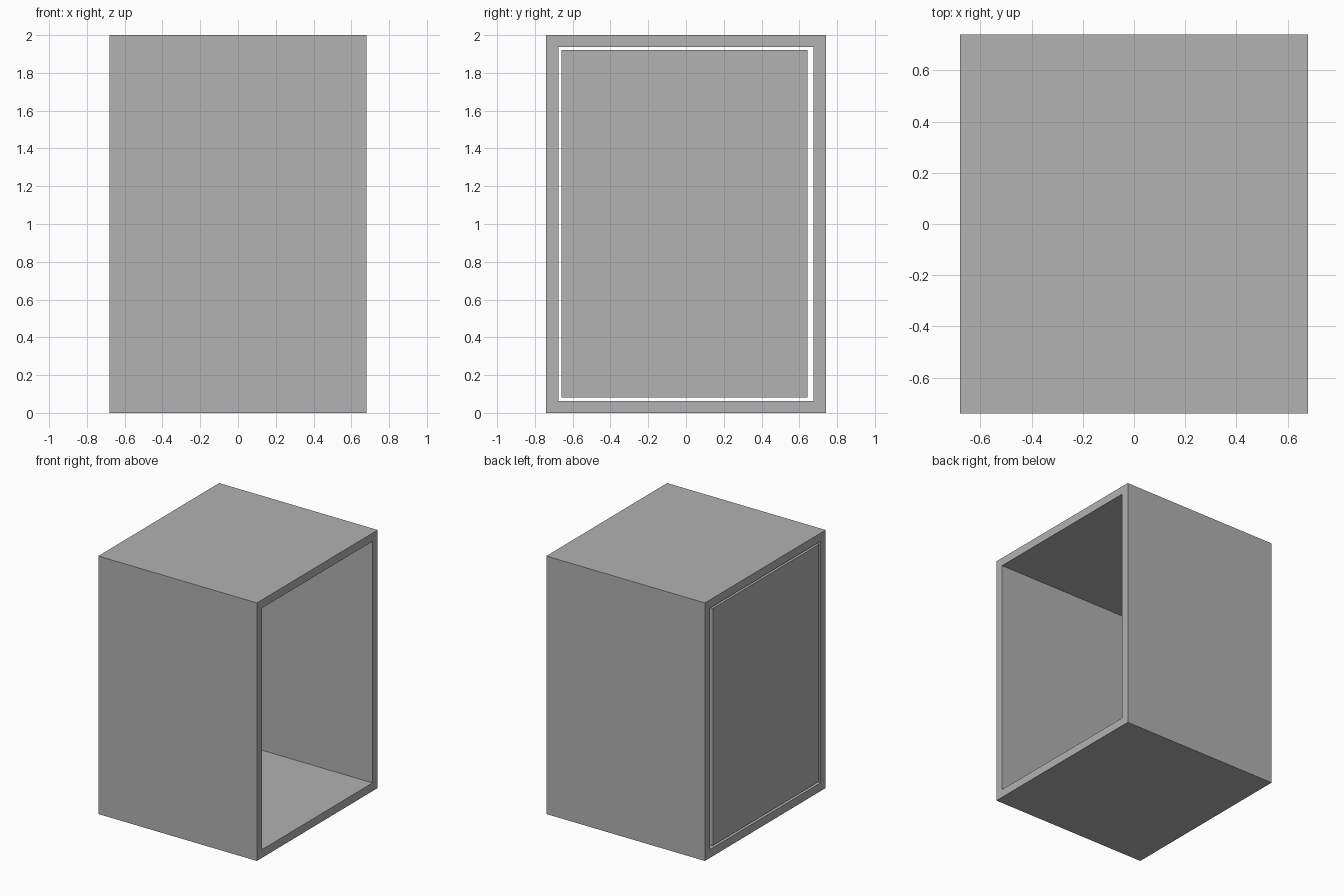
import bpy
import bmesh

# Remove the default cube
cube = bpy.data.objects.get("Cube")
if cube:
    bpy.data.objects.remove(cube, do_unlink=True)

HALF_X, HALF_Y, HEIGHT = 0.68, 0.74, 2.0
WALL = 0.064
DOOR_THICKNESS = 0.06

grey = bpy.data.materials.new("plain grey")
grey.use_nodes = True
colour = (0.445, 0.445, 0.445, 1)
grey.diffuse_color = colour
grey.node_tree.nodes["Principled BSDF"].inputs["Base Color"].default_value = colour


def add_object(name, bm):
    bmesh.ops.recalc_face_normals(bm, faces=bm.faces)
    mesh = bpy.data.meshes.new(name)
    bm.to_mesh(mesh)
    bm.free()
    mesh.materials.append(grey)
    obj = bpy.data.objects.new(name, mesh)
    bpy.context.collection.objects.link(obj)
    return obj


def rectangle(bm, x, y0, y1, z0, z1):
    corners = ((y0, z0), (y1, z0), (y1, z1), (y0, z1))
    return [bm.verts.new((x, y, z)) for y, z in corners]


# Cabinet shell: a rectangular tube open at both x ends
bm = bmesh.new()
rings = []
for x in (-HALF_X, HALF_X):
    for inset in (0, WALL):
        rings.append(rectangle(bm, x, inset - HALF_Y, HALF_Y - inset,
                               inset, HEIGHT - inset))
outer_a, inner_a, outer_b, inner_b = rings
for first, second in ((outer_a, outer_b), (outer_b, inner_b),
                      (inner_b, inner_a), (inner_a, outer_a)):
    for i in range(4):
        j = (i + 1) % 4
        bm.faces.new((first[i], first[j], second[j], second[i]))
add_object("cabinet_shell", bm)

# Door panel: set flush in the -x opening with a narrow gap all round
bm = bmesh.new()
panel = bm.faces.new(rectangle(bm, -HALF_X, -0.66, 0.643, 0.082, 1.92))
extruded = bmesh.ops.extrude_face_region(bm, geom=[panel], use_keep_orig=True)
moved = [v for v in extruded["geom"] if isinstance(v, bmesh.types.BMVert)]
bmesh.ops.translate(bm, verts=moved, vec=(DOOR_THICKNESS, 0, 0))
add_object("door_panel", bm)
